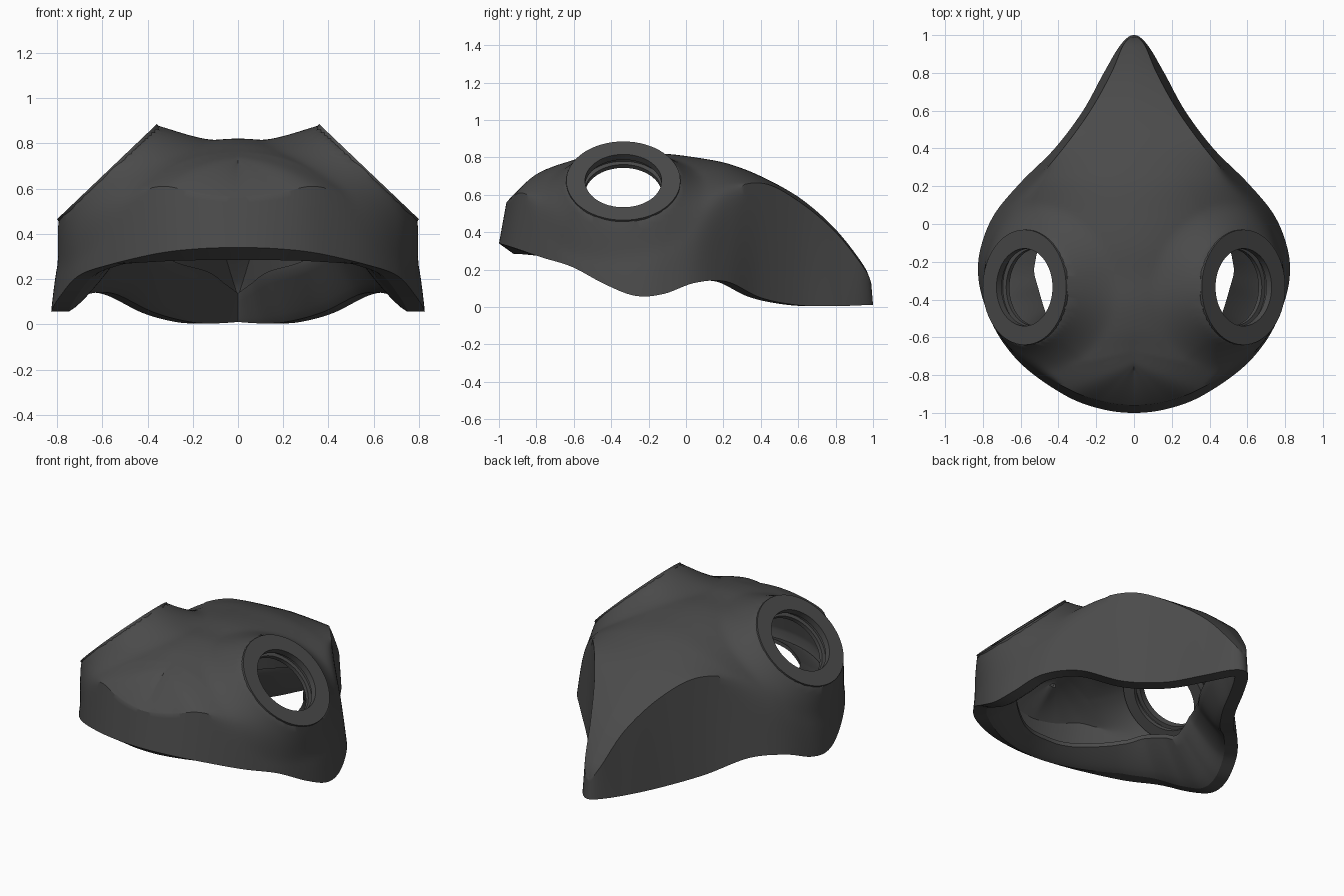
import bpy, bmesh, math
from mathutils import Vector

if "Cube" in bpy.data.objects:
    bpy.data.objects.remove(bpy.data.objects["Cube"])

# Half-outline stations, from nose tip round the cheek to the front centre
RIM = [(0, 1, .01), (.07, .95, .01), (.16, .8, .005), (.27, .6, .01), (.42, .4, .05),
       (.6, .22, .135), (.74, .05, .13), (.81, -.12, .07), (.825, -.27, .06),
       (.79, -.43, .12), (.705, -.61, .215), (.565, -.77, .265), (.35, -.915, .315),
       (.17, -.98, .335), (0, -1, .34)]
CREASE = [(0, .99, .13), (.055, .95, .21), (.12, .8, .4), (.225, .61, .56), (.36, .42, .66),
          (.51, .24, .63), (.68, .06, .5), (.77, -.12, .42), (.79, -.28, .4),
          (.77, -.43, .39), (.695, -.59, .43), (.555, -.745, .54), (.345, -.875, .61),
          (.17, -.94, .575), (0, -.96, .56)]
SPINE = [(.985, .14), (.945, .23), (.8, .415), (.62, .575), (.42, .69), (.23, .765), (.05, .8),
         (-.12, .82), (-.28, .82), (-.42, .82), (-.55, .8), (-.65, .77), (-.72, .745),
         (-.75, .73), (-.76, .72)]
# Face seal reach (inward, upward) at the same stations
SEAL = [(.05, .08), (.02, .1), (.04, .15), (.08, .2), (.12, .2), (.16, .2), (.2, .22), (.22, .24),
        (.22, .24), (.22, .22), (.2, .16), (.17, .1), (.14, .07), (.12, .06), (.12, .06)]
SUB, WALL, TOP, THICK = 10, 10, 32, 0.055
PORT_C = Vector((.58, -.335, .675))
PORT_N = Vector((.69, 0, .724)).normalized()
PORT_R = .305


def spline(points):
    """Catmull-Rom curve, mirrored across x = 0 at both ends."""
    p = [Vector(q) for q in points]
    flip = lambda v: Vector((-v.x, v.y, v.z))
    p = [flip(p[1])] + p + [flip(p[-2])]
    out = []
    for i in range(1, len(p) - 2):
        a, b, c, d = p[i - 1:i + 3]
        for k in range(SUB):
            t = k / SUB
            out.append(.5 * (2 * b + (c - a) * t + (2 * a - 5 * b + 4 * c - d) * t * t
                             + (3 * b - a - 3 * c + d) * t ** 3))
    return out + [p[-2]]


def axis_distance(v):
    r = v - PORT_C
    return (r - PORT_N * r.dot(PORT_N)).length


def outer_grid():
    grid = []
    for r, c, s in zip(spline(RIM), spline(CREASE), spline([(0, y, z) for y, z in SPINE])):
        k = .6 + .4 * min(1, c.x / .5)
        m = c.lerp(s, .46)
        m.z = c.z + k * (s.z - c.z)
        col = [r.lerp(c, j / WALL) for j in range(WALL)]
        for j in range(TOP + 1):
            t = j / TOP
            col.append(c * (1 - t) ** 2 + m * 2 * t * (1 - t) + s * t * t)
        grid.append(col)
    # Round the shoulder over the cheeks, keep it crisp at nose and front
    for i, col in enumerate(grid):
        u = i / SUB
        w = max(0, min(1, (u - 4.6) / 1.6, (11.8 - u) / 1.6))
        for _ in range(25):
            old = [v.copy() for v in col]
            for j in range(2, WALL + TOP // 2):
                col[j] = old[j].lerp((old[j - 1] + old[j + 1]) / 2, .6 * w)
    # Flare the shell up to the filter port
    for col in grid:
        for j, v in enumerate(col):
            s = max(0, min(1, (axis_distance(v) - PORT_R) / .15))
            h = (v - PORT_C).dot(PORT_N)
            col[j] = v + PORT_N * (-.008 - h) * (1 - s) ** 2
    return grid


def inner_grid(g):
    n, m = len(g), len(g[0])
    inner, inward = [], []
    for i in range(n):
        col = []
        for j in range(m):
            du = g[min(i + 1, n - 1)][j] - g[max(i - 1, 0)][j]
            dv = g[i][min(j + 1, m - 1)] - g[i][max(j - 1, 0)]
            nor = dv.cross(du)
            seam = i in (0, n - 1) or j == m - 1
            if seam:
                nor.x = 0
            if j == 0:
                nor.z = 0
            nor.normalize()
            v = g[i][j] - nor * THICK * (1.4 if j == 0 else 1)
            if j == 0:
                v.z -= .055 * max(0, min(1, (-.72 - v.y) / .2))
                inward.append(-nor)
            v.x = 0 if seam else max(0, v.x)
            col.append(v)
        inner.append(col)
    return inner, inward


def seal_grid(inner, inward):
    """Soft flap curling inward and up from the rim: underside, then top side."""
    grid = []
    for col, d, hv in zip(inner, inward, spline([(0, h, v) for h, v in SEAL])):
        pts = []
        for lift, ts in ((0, range(9)), (.025, range(8, -1, -1))):
            for t in ts:
                a = t / 8
                p = col[0] + d * hv.y * a + Vector((0, 0, hv.z * a ** 1.25 + lift))
                p.x = max(0, p.x)
                pts.append(p)
        grid.append(pts)
    return grid


def add_object(name, bm, angle):
    bmesh.ops.remove_doubles(bm, verts=bm.verts, dist=.0005)
    bmesh.ops.delete(bm, geom=[v for v in bm.verts if not v.link_faces], context='VERTS')
    bmesh.ops.recalc_face_normals(bm, faces=bm.faces)
    me = bpy.data.meshes.new(name)
    bm.to_mesh(me)
    bm.free()
    ob = bpy.data.objects.new(name, me)
    bpy.context.collection.objects.link(ob)
    bpy.ops.object.select_all(action='DESELECT')
    ob.select_set(True)
    bpy.context.view_layer.objects.active = ob
    bpy.ops.object.shade_smooth_by_angle(angle=math.radians(angle))
    ob.data.materials.append(dark)
    return ob


def skin(bm, g, side):
    """Quad skin over a point grid, leaving the port hole open."""
    vs = [[bm.verts.new((v.x * side, v.y, v.z)) for v in col] for col in g]
    for i in range(len(g) - 1):
        for j in range(len(g[0]) - 1):
            mid = (g[i][j] + g[i + 1][j + 1]) / 2
            if axis_distance(mid) > .255 or (mid - PORT_C).dot(PORT_N) < -.2:
                bm.faces.new((vs[i][j], vs[i + 1][j], vs[i + 1][j + 1], vs[i][j + 1]))
    return vs


dark = bpy.data.materials.new("dark_rubber")
dark.diffuse_color = (.07, .07, .07, 1)
dark.use_nodes = True
dark.node_tree.nodes["Principled BSDF"].inputs["Base Color"].default_value = dark.diffuse_color

# Mask shell: outer skin, inner skin and rim strip, mirrored
outer = outer_grid()
inner, inward = inner_grid(outer)
bm = bmesh.new()
for side in (1, -1):
    a, b = skin(bm, outer, side), skin(bm, inner, side)
    for i in range(len(outer) - 1):
        bm.faces.new((a[i][0], a[i + 1][0], b[i + 1][0], b[i][0]))
add_object("mask_shell", bm, 32)

# Face seal flap inside the rim
bm = bmesh.new()
for side in (1, -1):
    skin(bm, seal_grid(inner, inward), side)
add_object("face_seal", bm, 40)

# Filter ports: stepped rings turned from one profile
PROFILE = [(PORT_R, 0), (.205, 0), (.205, -.04), (.23, -.04), (.23, -.075),
           (.205, -.075), (.205, -.1), (.28, -.1), (.29, -.03), (PORT_R, -.02)]
STEPS = 64
for side, name in ((1, "filter_port_right"), (-1, "filter_port_left")):
    bm = bmesh.new()
    e1 = Vector((0, 1, 0))
    e2 = PORT_N.cross(e1)
    rings = []
    for k in range(STEPS):
        a = 2 * math.pi * k / STEPS
        d = e1 * math.cos(a) + e2 * math.sin(a)
        pts = [PORT_C + d * r + PORT_N * h for r, h in PROFILE]
        rings.append([bm.verts.new((p.x * side, p.y, p.z)) for p in pts])
    for k in range(STEPS):
        p, q = rings[k], rings[(k + 1) % STEPS]
        for j in range(len(PROFILE)):
            l = (j + 1) % len(PROFILE)
            bm.faces.new((p[j], q[j], q[l], p[l]))
    add_object(name, bm, 35)
